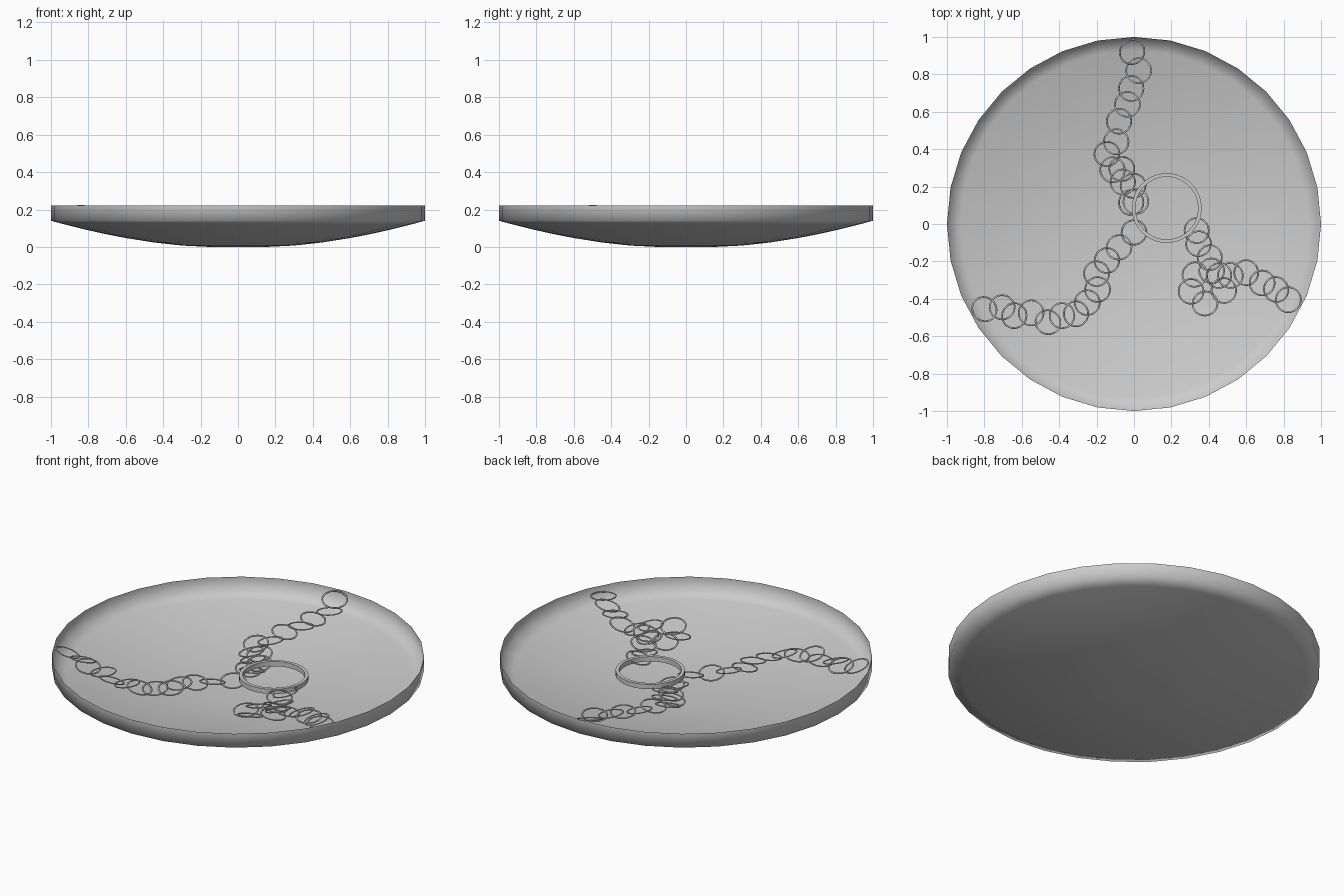
import bpy, bmesh, math, random
from mathutils import Vector, Matrix

if "Cube" in bpy.data.objects:
    bpy.data.objects.remove(bpy.data.objects["Cube"])

random.seed(7)


def plate_z(r):
    return 0.14 * (max(0.0, r - 0.15) / 0.85) ** 1.7


def finish(bm, name):
    me = bpy.data.meshes.new(name)
    bm.to_mesh(me)
    bm.free()
    for p in me.polygons:
        p.use_smooth = True
    ob = bpy.data.objects.new(name, me)
    bpy.context.collection.objects.link(ob)
    return ob


def add_torus(bm, mat, radius, half_w, half_h, seg, sides):
    rows = []
    for i in range(seg):
        a = 2 * math.pi * i / seg
        row = []
        for j in range(sides):
            b = 2 * math.pi * (j + 0.5) / sides
            r = radius + half_w * math.cos(b)
            co = Vector((r * math.cos(a), r * math.sin(a), half_h * math.sin(b)))
            row.append(bm.verts.new(mat @ co))
        rows.append(row)
    for i in range(seg):
        p, q = rows[i], rows[(i + 1) % seg]
        for j in range(sides):
            k = (j + 1) % sides
            bm.faces.new((p[j], q[j], q[k], p[k]))


# shallow open plate: a thin sheet with 32 sides and an upright rim
radii = [0.15, 0.3, 0.45, 0.6, 0.72, 0.83, 0.93, 1.0]
profile = [(0, 0)] + [(r, plate_z(r)) for r in radii] + [(1.0, 0.222)]
bm = bmesh.new()
vs = [bm.verts.new((0, r, z)) for r, z in profile]
es = [bm.edges.new(e) for e in zip(vs, vs[1:])]
bmesh.ops.spin(bm, geom=vs + es, cent=(0, 0, 0), axis=(0, 0, 1),
               angle=2 * math.pi, steps=32)
bmesh.ops.remove_doubles(bm, verts=bm.verts, dist=0.0005)
bmesh.ops.recalc_face_normals(bm, faces=bm.faces)
finish(bm, "plate")

# link centres of the three chains sagging over the plate, rim to middle
chains = {
    "chain_back": [(-.01, .92), (.025, .82), (-.015, .725), (-.035, .64),
                   (-.08, .55), (-.095, .44), (-.145, .375), (-.115, .29),
                   (-.065, .295), (-.06, .225), (-.005, .205), (.01, .12),
                   (-.015, .115)],
    "chain_left": [(-.80, -.455), (-.705, -.445), (-.64, -.49), (-.55, -.475),
                   (-.46, -.525), (-.385, -.49), (-.31, -.48), (-.25, -.42),
                   (-.195, -.35), (-.2, -.265), (-.145, -.195), (-.08, -.125),
                   (0, -.045)],
    "chain_right": [(.825, -.405), (.76, -.35), (.685, -.315), (.60, -.26),
                    (.515, -.275), (.455, -.275), (.48, -.355), (.38, -.425),
                    (.305, -.36), (.325, -.27), (.415, -.25), (.405, -.18),
                    (.345, -.105), (.335, -.035)],
}
for name, pts in chains.items():
    bm = bmesh.new()
    for i, (x, y) in enumerate(pts):
        r = math.hypot(x, y)
        normal = Vector((-x * 0.15, -y * 0.15, 1))
        lean = Vector((0, 0, 1)).rotation_difference(normal).to_matrix().to_4x4()
        # links tip a little, in alternating directions
        a = random.uniform(0, math.pi)
        tip = Matrix.Rotation(math.radians(13 * (-1) ** i), 4,
                              Vector((math.cos(a), math.sin(a), 0)))
        pos = Matrix.Translation((x, y, 0.088 + 0.13 * r * r))
        add_torus(bm, pos @ tip @ lean, 0.067, 0.005, 0.0035, 28, 6)
    finish(bm, name)

# large band-like ring joining the chains
bm = bmesh.new()
place = Matrix.Translation((.175, .085, .107))
add_torus(bm, place, 0.177, 0.0135, 0.02, 40, 4)
ring = finish(bm, "centre_ring")
bpy.context.view_layer.objects.active = ring
ring.select_set(True)
bpy.ops.object.shade_smooth_by_angle(angle=math.radians(40))
